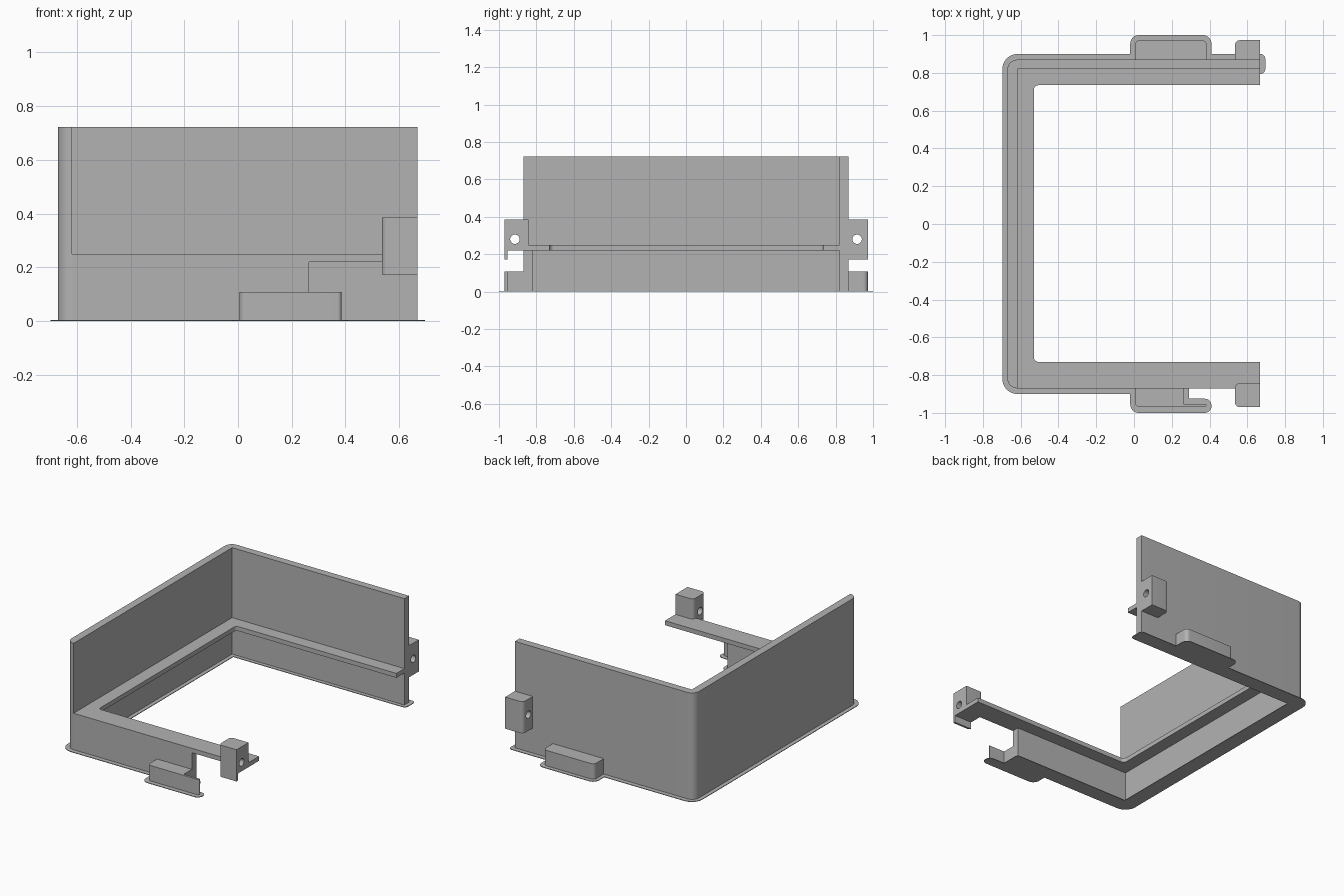
import bpy
import bmesh
from math import pi, radians
from mathutils import Vector, Matrix

cube = bpy.data.objects.get("Cube")
if cube:
    bpy.data.objects.remove(cube, do_unlink=True)

# Single plain grey material
grey = bpy.data.materials.new("plain_grey")
grey.use_nodes = True
colour = (0.45, 0.45, 0.45, 1)
grey.diffuse_color = colour
grey.node_tree.nodes["Principled BSDF"].inputs["Base Color"].default_value = colour


def outline(corners, steps=8):
    """Turn (x, y[, radius]) corners into a polygon with rounded corners."""
    points = []
    for i, corner in enumerate(corners):
        p = Vector(corner[:2])
        r = corner[2] if len(corner) > 2 else 0
        if not r:
            points.append(p)
            continue
        a = (Vector(corners[i - 1][:2]) - p).normalized() * r
        b = (Vector(corners[(i + 1) % len(corners)][:2]) - p).normalized() * r
        centre = p + a + b
        for k in range(steps + 1):
            t = Vector((1, 0)) @ Matrix.Rotation(pi / 2 * k / steps, 2)
            points.append(centre - b * abs(t.x) - a * abs(t.y))
    return points


def finish(name, bm):
    bmesh.ops.recalc_face_normals(bm, faces=bm.faces)
    mesh = bpy.data.meshes.new(name)
    bm.to_mesh(mesh)
    bm.free()
    mesh.materials.append(grey)
    obj = bpy.data.objects.new(name, mesh)
    bpy.context.collection.objects.link(obj)
    return obj


def prism(name, corners, z0, z1):
    """Extrude a rounded outline from z0 to z1."""
    bm = bmesh.new()
    face = bm.faces.new([bm.verts.new((p.x, p.y, z0)) for p in outline(corners)])
    top = bmesh.ops.extrude_face_region(bm, geom=[face])["geom"]
    bmesh.ops.translate(bm, vec=(0, 0, z1 - z0),
                        verts=[v for v in top if isinstance(v, bmesh.types.BMVert)])
    return finish(name, bm)


def rect(x0, x1, y0, y1):
    return [(x0, y0), (x1, y0), (x1, y1), (x0, y1)]


def cut(obj, cutter):
    """Subtract the cutter and remove it."""
    cutter.hide_render = True
    mod = obj.modifiers.new("cut", "BOOLEAN")
    mod.operation, mod.solver, mod.object = "DIFFERENCE", "EXACT", cutter
    bpy.context.view_layer.objects.active = obj
    bpy.ops.object.modifier_apply(modifier=mod.name)
    bpy.data.objects.remove(cutter, do_unlink=True)


def drill(obj, y, z):
    """Round hole along x."""
    bm = bmesh.new()
    bmesh.ops.create_cone(bm, cap_ends=True, segments=32, radius1=0.025, radius2=0.025, depth=0.4,
                          matrix=Matrix.Translation((0.6, y, z)) @ Matrix.Rotation(pi / 2, 4, "Y"))
    cut(obj, finish("hole_cutter", bm))


FLOOR = 0.004
END = 0.668
parts = []

# Thin base flange following the footprint
parts.append(prism("base_flange", [
    (0.695, 0.795, 0.025), (0.695, 0.9, 0.025), (0.41, 0.9), (0.41, 1, 0.045),
    (-0.02, 1, 0.045), (-0.02, 0.9), (-0.697, 0.9, 0.08), (-0.697, -0.9, 0.08),
    (-0.02, -0.9), (-0.02, -1, 0.045), (0.41, -1, 0.035), (0.41, -0.925, 0.035),
    (0.29, -0.925), (0.29, -0.795, 0.025), (-0.592, -0.795), (-0.592, 0.795)], 0, FLOOR))

# Tall walls on the rear and the side
parts.append(prism("tall_walls", [
    (END, 0.82), (END, 0.87), (-0.67, 0.87, 0.052), (-0.67, -0.87, 0.052),
    (-0.618, -0.87), (-0.618, 0.82)], FLOOR, 0.722))

# Low front wall
parts.append(prism("front_wall", rect(-0.618, 0.265, -0.87, -0.82), FLOOR, 0.22))

# Inner shelf running round three sides
parts.append(prism("inner_shelf", [
    (END, 0.82), (-0.618, 0.82), (-0.618, -0.87), (END, -0.87), (END, -0.73),
    (-0.53, -0.73, 0.025), (-0.53, 0.735, 0.025), (END, 0.735)], 0.22, 0.25))

# Low outer tabs
parts.append(prism("rear_tab", [
    (0.005, 0.87), (0.005, 0.973, 0.025), (0.385, 0.973, 0.025), (0.385, 0.87)], FLOOR, 0.108))
parts.append(prism("front_tab", [
    (0.005, -0.87), (0.005, -0.97, 0.025), (0.385, -0.97, 0.014), (0.385, -0.955),
    (0.265, -0.955), (0.265, -0.87)], FLOOR, 0.108))

# Drilled rear lug
rear_lug = prism("rear_lug", [
    (0.535, 0.87), (END, 0.87), (END, 0.973), (0.535, 0.973, 0.025)], 0.172, 0.386)
drill(rear_lug, 0.915, 0.28)
parts.append(rear_lug)

# Drilled front lug, hollowed below and resting on the shelf
front_lug = prism("front_lug", [
    (0.535, -0.97, 0.025), (END, -0.97), (END, -0.842), (0.535, -0.842, 0.025)], 0.172, 0.386)
cut(front_lug, prism("underside_cutter", rect(0.4, 0.8, -0.955, -0.7), 0.1, 0.22))
cut(front_lug, prism("shelf_cutter", rect(0.4, 0.8, -0.87, -0.7), 0.1, 0.25))
drill(front_lug, -0.915, 0.28)
parts.append(front_lug)

# Smooth the rounded corners, keep the edges sharp
bpy.ops.object.select_all(action="DESELECT")
for part in parts:
    part.select_set(True)
bpy.context.view_layer.objects.active = parts[0]
bpy.ops.object.shade_smooth_by_angle(angle=radians(30))
